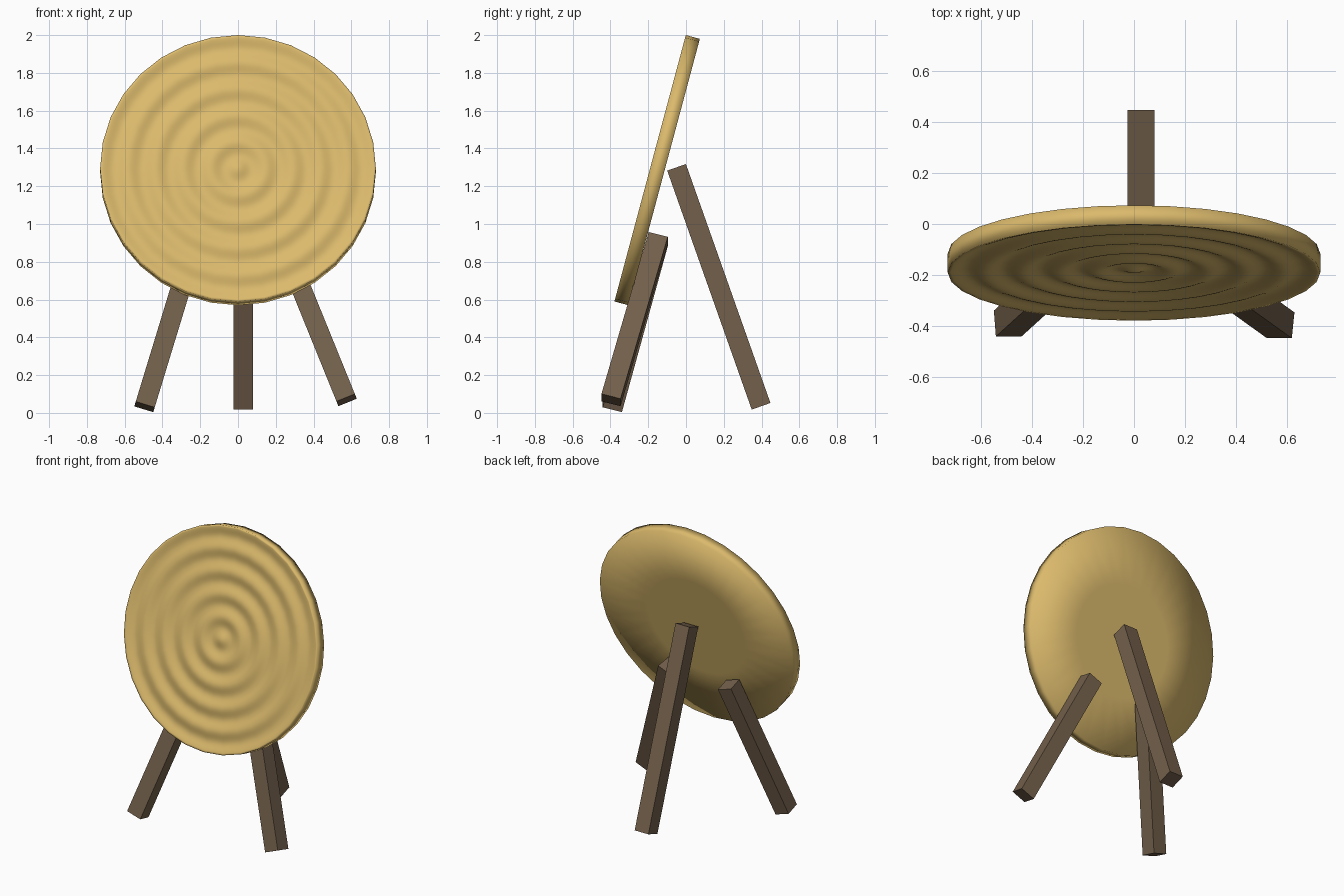
import bpy, bmesh, math
from mathutils import Vector, Matrix

if "Cube" in bpy.data.objects:
    bpy.data.objects.remove(bpy.data.objects["Cube"])


def material(name, rgb):
    m = bpy.data.materials.new(name)
    m.diffuse_color = (*rgb, 1)
    m.use_nodes = True
    m.node_tree.nodes["Principled BSDF"].inputs["Base Color"].default_value = m.diffuse_color
    return m


def finish(name, bm, mat, smooth=False):
    bmesh.ops.recalc_face_normals(bm, faces=bm.faces)
    me = bpy.data.meshes.new(name)
    bm.to_mesh(me)
    bm.free()
    for p in me.polygons:
        p.use_smooth = smooth
    me.materials.append(mat)
    ob = bpy.data.objects.new(name, me)
    bpy.context.collection.objects.link(ob)
    return ob


straw = material("straw", (0.71, 0.49, 0.15))
wood = material("wood", (0.17, 0.115, 0.07))

# Straw target disc: rippled front, flat back, leaning back 15 degrees
R, THICK, SIDES, STEPS, PERIOD, DEPTH = 0.73, 0.077, 32, 60, 0.146, 0.008
profile = [(0.0, THICK)]
profile += [(R * f, THICK) for f in (0.5, 1.0)]
for i in range(STEPS + 1):
    r = R * (1 - i / STEPS)
    profile.append((r, DEPTH * (1 - math.cos(2 * math.pi * (R - r) / PERIOD))))

bm = bmesh.new()
rings = []
for r, d in profile:
    n = 1 if r < 1e-6 else SIDES
    rings.append([bm.verts.new((r * math.sin(2 * math.pi * k / SIDES), d,
                                r * math.cos(2 * math.pi * k / SIDES)))
                  for k in range(n)])
for a, b in zip(rings, rings[1:]):
    for k in range(SIDES):
        j = (k + 1) % SIDES
        if len(a) == 1:
            bm.faces.new((a[0], b[k], b[j]))
        elif len(b) == 1:
            bm.faces.new((a[k], b[0], a[j]))
        else:
            bm.faces.new((a[k], b[k], b[j], a[j]))
disc = finish("target_disc", bm, straw, smooth=True)
disc.location = (0, -0.19, 1.295)
disc.rotation_euler = (-math.radians(15), 0, 0)


# Square timber legs running from a foot centre to a top centre
def leg(name, foot, top, w=0.105):
    foot, top = Vector(foot), Vector(top)
    z = (top - foot).normalized()
    x = Vector((0, 1, 0)).cross(z).normalized()
    y = z.cross(x)
    rot = Matrix((x, y, z)).transposed().to_4x4()
    size = Matrix.Diagonal((w, w, (top - foot).length, 1))
    bm = bmesh.new()
    bmesh.ops.create_cube(bm, size=1,
                          matrix=Matrix.Translation((foot + top) / 2) @ rot @ size)
    finish(name, bm, wood)


leg("front_leg_left", (-0.495, -0.39, 0.032), (-0.225, -0.145, 0.918))
leg("front_leg_right", (0.575, -0.397, 0.068), (0.227, -0.147, 0.925))
leg("rear_leg", (0.028, 0.3975, 0.035), (0.028, -0.05, 1.30))
